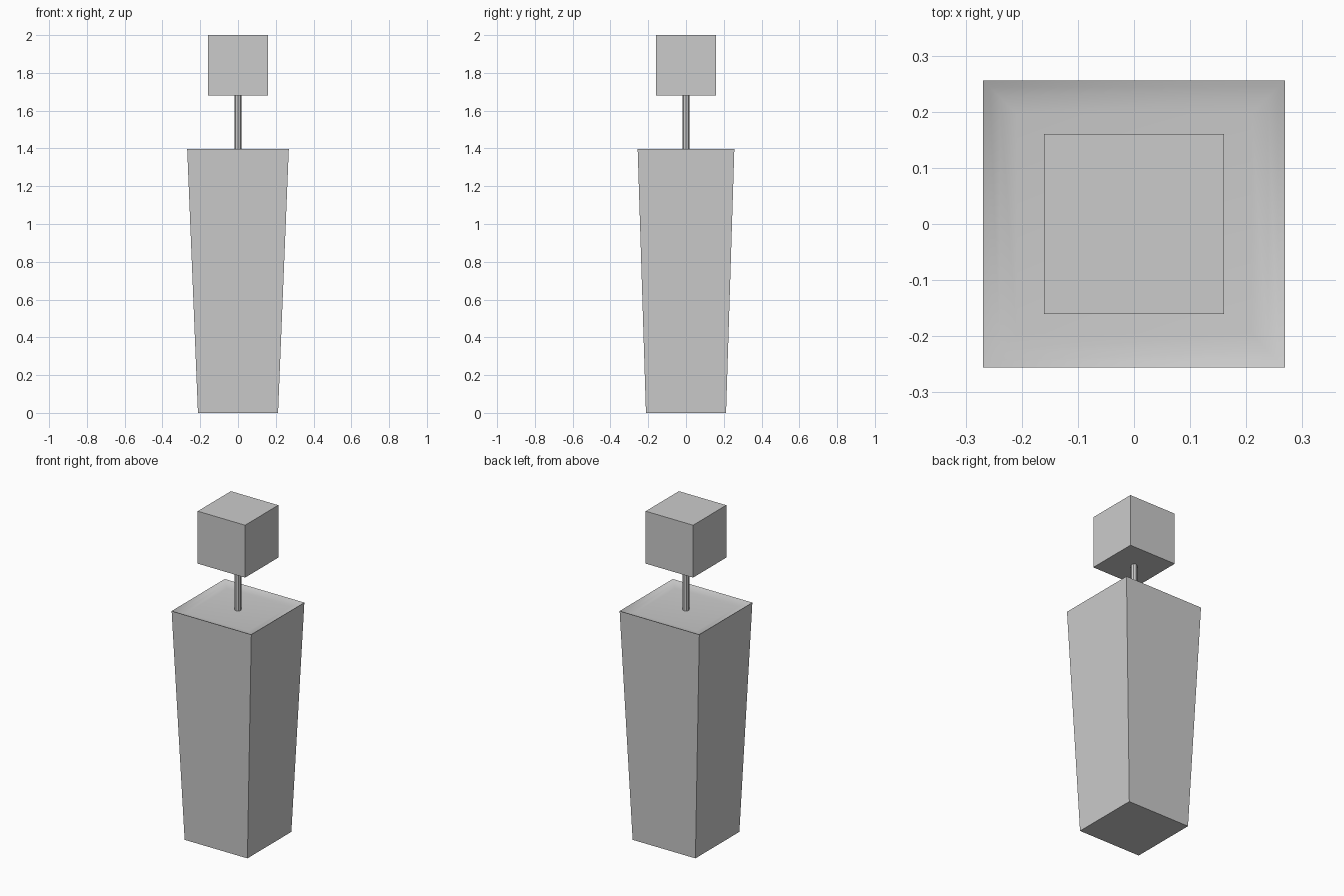
import bpy, bmesh, math

if "Cube" in bpy.data.objects:
    bpy.data.objects.remove(bpy.data.objects["Cube"])


def new_object(name, bm):
    bmesh.ops.recalc_face_normals(bm, faces=bm.faces)
    mesh = bpy.data.meshes.new(name)
    bm.to_mesh(mesh)
    bm.free()
    obj = bpy.data.objects.new(name, mesh)
    bpy.context.collection.objects.link(obj)
    return obj


def stacked_rectangles(name, sections):
    """Join rectangles (half x, half y, z) into a closed solid."""
    bm = bmesh.new()
    rings = [[bm.verts.new((sx * hx, sy * hy, z))
              for sx, sy in ((-1, -1), (1, -1), (1, 1), (-1, 1))]
             for hx, hy, z in sections]
    for a, b in zip(rings, rings[1:]):
        for i in range(4):
            j = (i + 1) % 4
            bm.faces.new((a[i], a[j], b[j], b[i]))
    bm.faces.new(rings[0])
    bm.faces.new(rings[-1])
    return new_object(name, bm)


# Tapered planter with a slightly dished top
TOP_X, TOP_Y, TOP_Z = 0.269, 0.256, 1.398
dish = [(0.012, 0.007), (0.03, 0.014), (0.06, 0.018)]
planter = stacked_rectangles(
    "planter",
    [(0.212, 0.212, 0), (TOP_X, TOP_Y, TOP_Z)]
    + [(TOP_X - inset, TOP_Y - inset, TOP_Z - depth) for inset, depth in dish])
for face in planter.data.polygons:
    face.use_smooth = face.normal.z > 0.5
for edge in planter.data.edges:
    # Keep the outer rim crisp
    if all(abs(planter.data.vertices[v].co.z - TOP_Z) < 1e-4 for v in edge.vertices):
        edge.use_edge_sharp = True

# Thin eight-sided stem
bpy.ops.mesh.primitive_cylinder_add(vertices=8, radius=0.0185, depth=0.31,
                                    location=(0, 0, 1.53))
bpy.context.object.name = "stem"

# Clipped cube of foliage
bpy.ops.mesh.primitive_cube_add(size=0.32, location=(0, 0, 1.84))
bpy.context.object.name = "foliage_cube"
